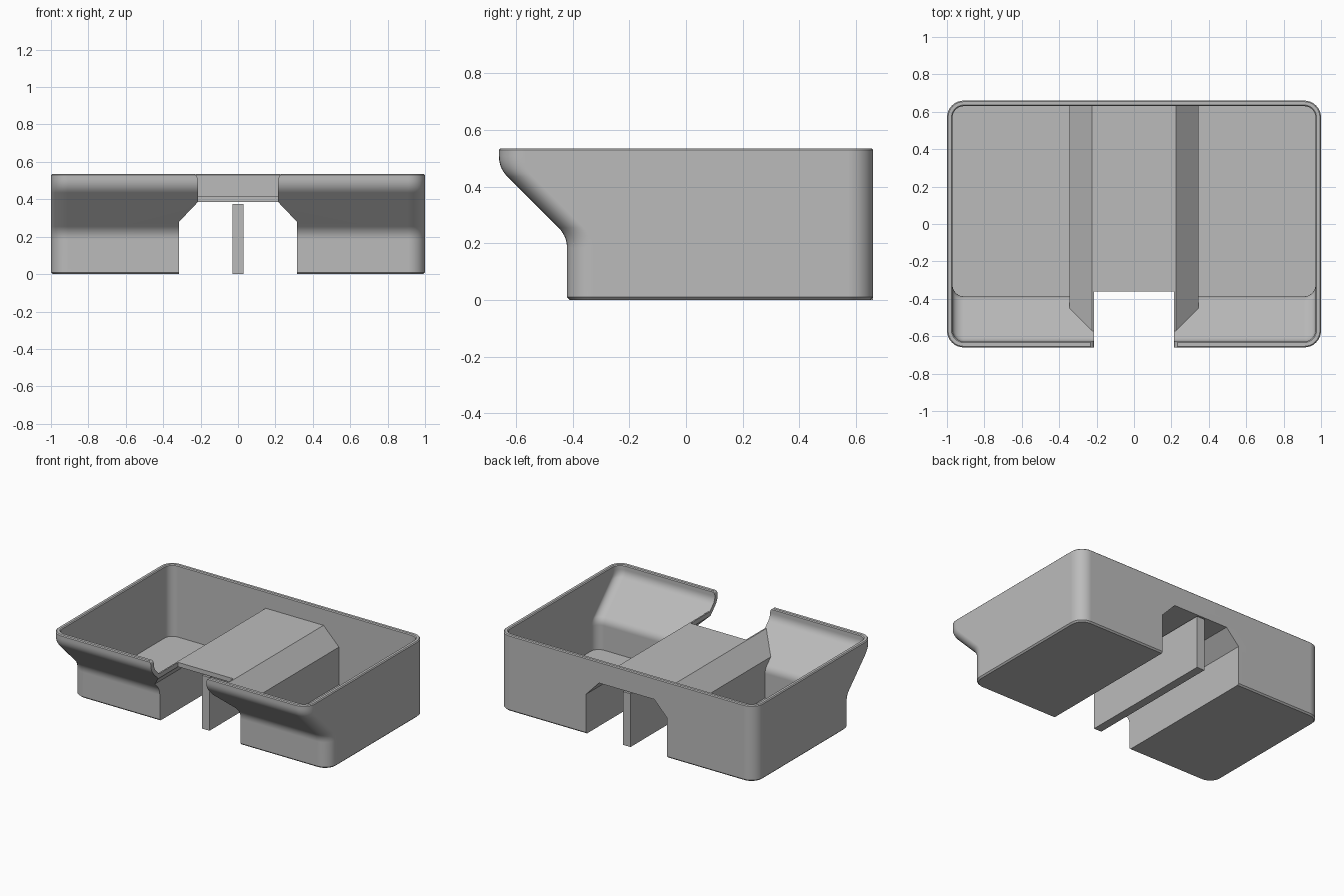
import bpy
import bmesh
from math import cos, sin, pi, radians
from mathutils import Vector

cube = bpy.data.objects.get("Cube")
if cube:
    bpy.data.objects.remove(cube, do_unlink=True)

grey = bpy.data.materials.new("light_grey")
grey.use_nodes = True
colour = (0.5, 0.5, 0.5, 1)
grey.diffuse_color = colour
grey.node_tree.nodes["Principled BSDF"].inputs["Base Color"].default_value = colour

BACK, TOP, LIP = 0.66, 0.535, 0.006


def skin(name, loops):
    """Closed solid from a stack of equal-length point loops."""
    bm = bmesh.new()
    rings = [[bm.verts.new(p) for p in loop] for loop in loops]
    n = len(rings[0])
    for a, b in zip(rings, rings[1:]):
        for i in range(n):
            j = (i + 1) % n
            bm.faces.new((a[i], a[j], b[j], b[i]))
    bm.faces.new(rings[0][::-1])
    bm.faces.new(rings[-1])
    bmesh.ops.recalc_face_normals(bm, faces=bm.faces)
    mesh = bpy.data.meshes.new(name)
    bm.to_mesh(mesh)
    bm.free()
    mesh.materials.append(grey)
    obj = bpy.data.objects.new(name, mesh)
    bpy.context.collection.objects.link(obj)
    return obj


def rounded_loop(z, front, inset, radius, steps=8):
    """Rounded rectangle at height z, from the given front to the back wall."""
    half, back = 1 - inset, BACK - inset
    corners = [(half - radius, back - radius), (radius - half, back - radius),
               (radius - half, front + radius), (half - radius, front + radius)]
    return [(cx + radius * cos((k + s / steps) * pi / 2),
             cy + radius * sin((k + s / steps) * pi / 2), z)
            for k, (cx, cy) in enumerate(corners) for s in range(steps + 1)]


def soften(points, reach, steps=7):
    """Replace the inner corners of an open profile with curves."""
    pts = [Vector(p) for p in points]
    out = [pts[0]]
    for a, b, c in zip(pts, pts[1:], pts[2:]):
        p, q = b + (a - b).normalized() * reach, b + (c - b).normalized() * reach
        for s in range(steps + 1):
            t = s / steps
            out.append(p * (1 - t) ** 2 + b * 2 * t * (1 - t) + q * t * t)
    return out + [pts[-1]]


def prism(name, half_profile, y0, y1):
    """Left half profile in x, z, mirrored and extruded along y."""
    ring = half_profile + [(-x, z) for x, z in reversed(half_profile)]
    return skin(name, [[(x, y, z) for x, z in ring] for y in (y0, y1)])


def cut(target, cutter):
    mod = target.modifiers.new("cut", 'BOOLEAN')
    mod.operation, mod.solver, mod.object = 'DIFFERENCE', 'EXACT', cutter
    bpy.ops.object.select_all(action='DESELECT')
    bpy.context.view_layer.objects.active = target
    target.select_set(True)
    bpy.ops.object.modifier_apply(modifier=mod.name)
    bpy.data.objects.remove(cutter, do_unlink=True)


# Outer shell with overhanging front and finely broken edges
outer = soften([(-0.42, 0.01), (-0.42, 0.225), (-0.66, 0.465), (-0.66, TOP - LIP)], 0.042)
loops = [rounded_loop(0, -0.41, 0.01, 0.08)]
loops += [rounded_loop(z, y, 0, 0.09) for y, z in outer]
loops += [rounded_loop(TOP, -0.66 + LIP, LIP, 0.09 - LIP)]
tray = skin("divided_tray", loops)

# Inner hollow, parted by the raised hump in the middle
inner = soften([(-0.387, 0.03), (-0.387, 0.232), (-0.628, 0.473), (-0.628, TOP - LIP)], 0.03)
loops = [rounded_loop(z, y, 0.03, 0.06) for y, z in inner]
loops += [rounded_loop(z, -0.628 - LIP, 0.03 - LIP, 0.06 + LIP) for z in (TOP, 0.6)]
hollow = skin("hollow_cutter", loops)
cut(hollow, prism("hump", [(0.345, -0.1), (0.345, 0.295), (0.225, 0.416)], -1, 1))
cut(tray, hollow)

# Tunnel under the hump, and the notch through the front
cut(tray, prism("tunnel_cutter", [(0.315, -0.1), (0.315, 0.28), (0.215, 0.385)], -1, 1))
cut(tray, prism("notch_cutter", [(0.215, -0.2), (0.215, 0.51), (0.222, 0.526),
                                 (0.24, 0.54), (0.24, 0.7)], -1, -0.36))

# Rib standing inside the tunnel
rib = prism("centre_rib", [(0.03, 0), (0.03, 0.375)], -0.36, BACK)

# Smooth bends, crisp edges
bpy.ops.object.select_all(action='DESELECT')
bpy.context.view_layer.objects.active = tray
tray.select_set(True)
bpy.ops.object.shade_smooth_by_angle(angle=radians(25))
weighted = tray.modifiers.new("even_shading", 'WEIGHTED_NORMAL')
weighted.keep_sharp = True
